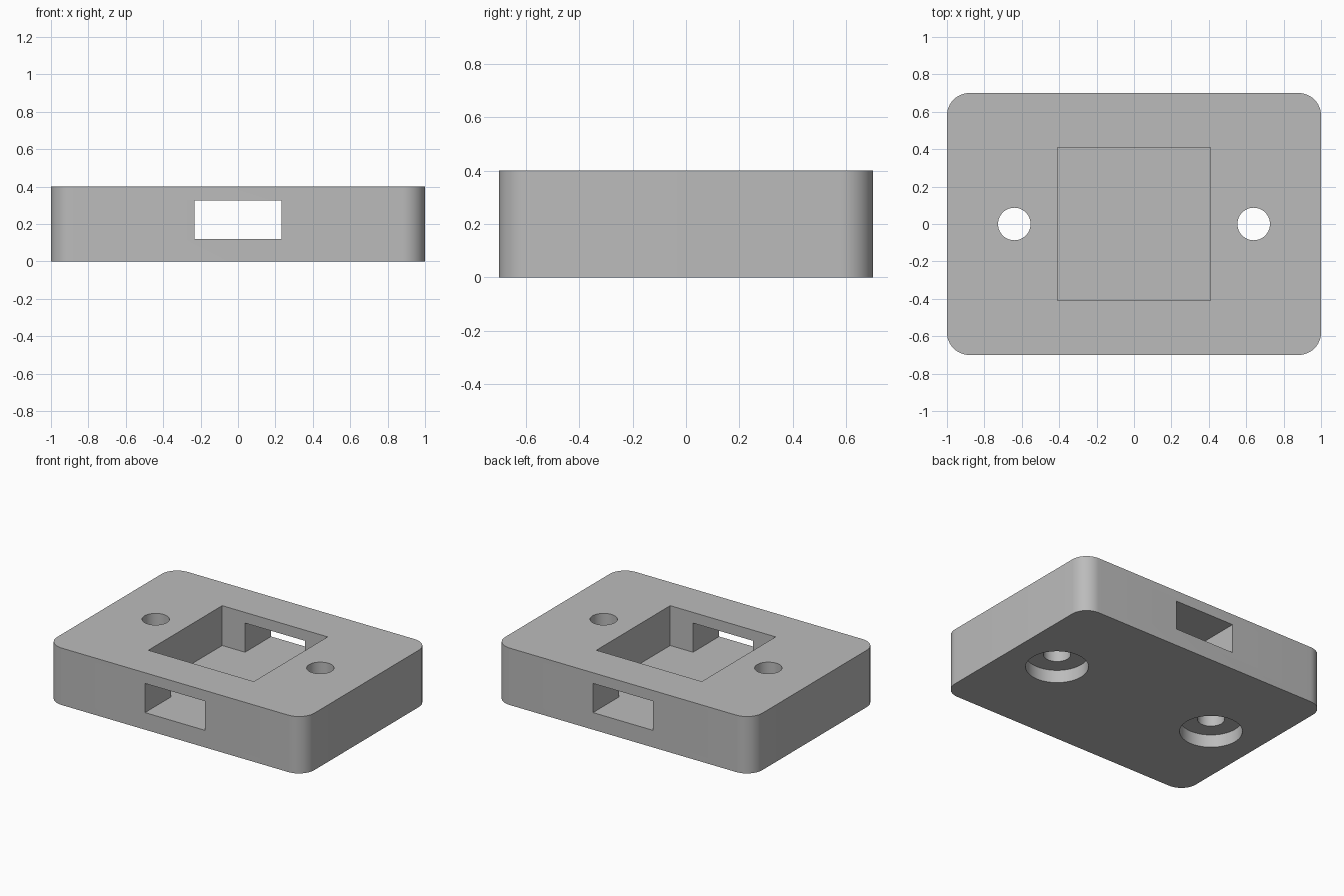
import bpy
import math

cube = bpy.data.objects.get("Cube")
if cube:
    bpy.data.objects.remove(cube, do_unlink=True)

HEIGHT = 0.4
grey = bpy.data.materials.new("plain grey")
grey.use_nodes = True
colour = (0.5, 0.5, 0.5, 1)
grey.diffuse_color = colour
grey.node_tree.nodes["Principled BSDF"].inputs["Base Color"].default_value = colour


def box(name, size, centre):
    bpy.ops.mesh.primitive_cube_add(size=1, location=centre)
    obj = bpy.context.object
    obj.name = name
    obj.scale = size
    bpy.ops.object.transform_apply(location=True, rotation=False, scale=True)
    return obj


def cylinder(name, radius, x, bottom, top):
    bpy.ops.mesh.primitive_cylinder_add(
        vertices=64, radius=radius, depth=top - bottom,
        location=(x, 0, (top + bottom) / 2))
    obj = bpy.context.object
    obj.name = name
    return obj


# Plate with rounded vertical corners
plate = box("mounting_plate", (2, 1.4, HEIGHT), (0, 0, HEIGHT / 2))
plate.data.materials.append(grey)
weights = plate.data.attributes.new("bevel_weight_edge", 'FLOAT', 'EDGE')
for edge in plate.data.edges:
    a, b = (plate.data.vertices[i].co for i in edge.vertices)
    weights.data[edge.index].value = float(abs(a.z - b.z) > 0.1)
bevel = plate.modifiers.new("rounded_corners", 'BEVEL')
bevel.limit_method = 'WEIGHT'
bevel.width = 0.12
bevel.segments = 12

# Square pocket, through slot with flush floor, and counterbored screw holes
floor = 0.12
cutters = [
    box("pocket_cutter", (0.82, 0.82, 0.5), (0, 0, floor + 0.25)),
    box("slot_cutter", (0.465, 2, 0.205), (0, 0, floor + 0.1025)),
]
for side, x in (("left", 0.64), ("right", -0.64)):
    cutters.append(cylinder(side + "_screw_hole_cutter", 0.087, x, -0.1, HEIGHT + 0.1))
    cutters.append(cylinder(side + "_counterbore_cutter", 0.2, x, -0.1, 0.09))

for cutter in cutters:
    cutter.data.materials.append(grey)
    cutter.hide_render = True
    cutter.hide_viewport = True
    cut = plate.modifiers.new(cutter.name, 'BOOLEAN')
    cut.operation = 'DIFFERENCE'
    cut.solver = 'EXACT'
    cut.object = cutter

# Apply the cuts, then remove the cutters
bpy.ops.object.select_all(action='DESELECT')
plate.select_set(True)
bpy.context.view_layer.objects.active = plate
for name in [m.name for m in plate.modifiers]:
    bpy.ops.object.modifier_apply(modifier=name)
for cutter in cutters:
    bpy.data.objects.remove(cutter, do_unlink=True)
bpy.ops.object.shade_smooth_by_angle(angle=math.radians(30))
